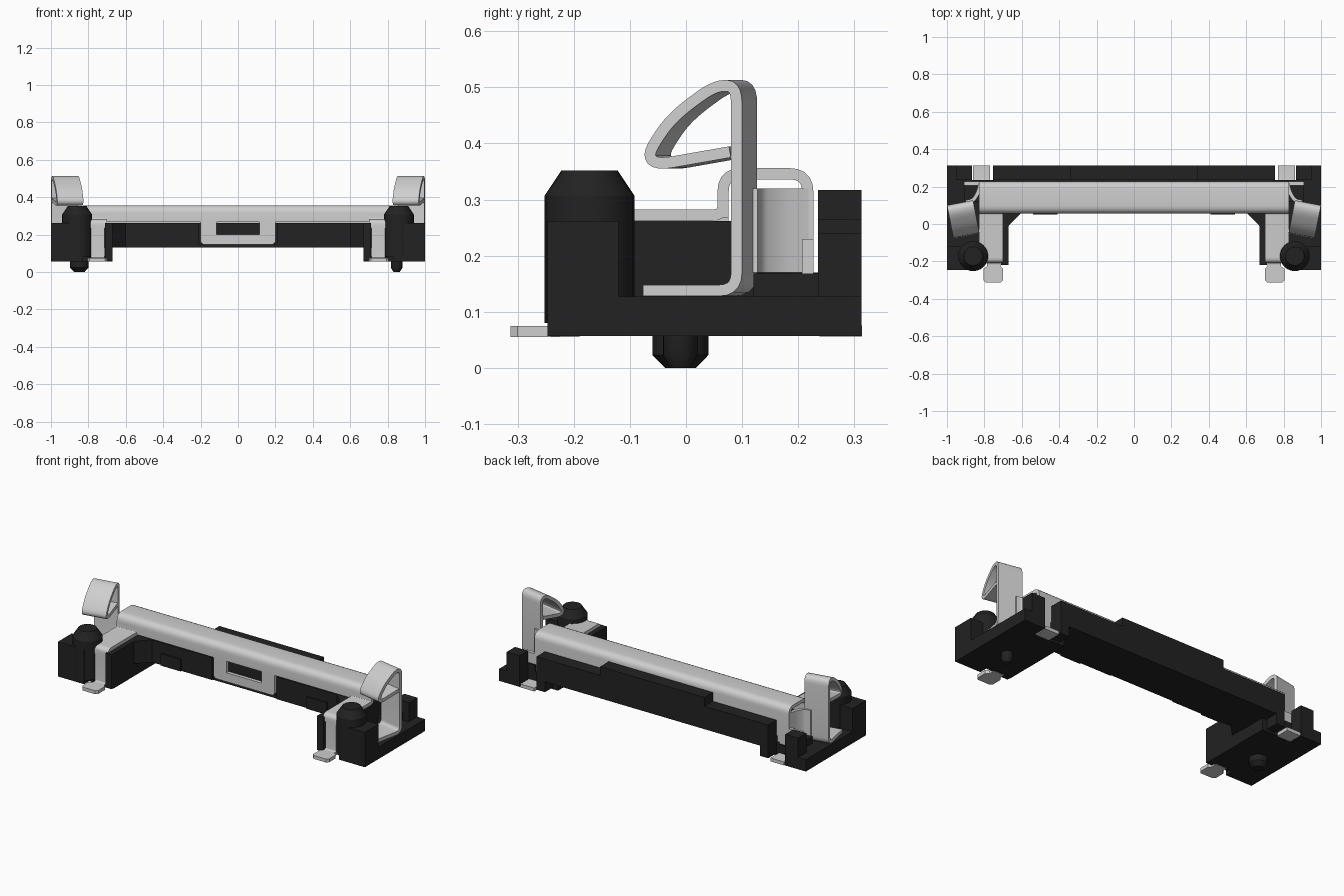
import bpy, bmesh, math
from mathutils import Matrix, Vector

if "Cube" in bpy.data.objects:
    bpy.data.objects.remove(bpy.data.objects["Cube"])


def material(name, v):
    m = bpy.data.materials.new(name)
    m.diffuse_color = (v, v, v, 1)
    m.use_nodes = True
    m.node_tree.nodes["Principled BSDF"].inputs["Base Color"].default_value = m.diffuse_color
    return m


BLACK = material("black plastic", 0.016)
METAL = material("light grey metal", 0.62)


def finish(bm, name, mat, mirror=False):
    bmesh.ops.recalc_face_normals(bm, faces=bm.faces)
    me = bpy.data.meshes.new(name)
    bm.to_mesh(me)
    bm.free()
    ob = bpy.data.objects.new(name, me)
    bpy.context.collection.objects.link(ob)
    me.materials.append(mat)
    if mirror:
        ob.modifiers.new("Mirror", 'MIRROR').use_mirror_merge = False
    bpy.ops.object.select_all(action='DESELECT')
    ob.select_set(True)
    bpy.context.view_layer.objects.active = ob
    bpy.ops.object.shade_smooth_by_angle(angle=math.radians(32))
    return ob


# polygon extruded along an axis; the points use the two other axes in order
def prism(name, pts, axis, a, b, mat, mirror=False, matrix=None):
    bm = bmesh.new()

    def place(p, t):
        c = list(p)
        c.insert("xyz".index(axis), t)
        return bm.verts.new(c)
    lo = [place(p, a) for p in pts]
    hi = [place(p, b) for p in pts]
    bm.faces.new(lo)
    bm.faces.new(hi)
    for i in range(len(pts)):
        j = (i + 1) % len(pts)
        bm.faces.new((lo[i], lo[j], hi[j], hi[i]))
    if matrix:
        bm.transform(matrix)
    return finish(bm, name, mat, mirror)


def box(name, x, y, z, mat, mirror=False):
    pts = [(x[0], y[0]), (x[1], y[0]), (x[1], y[1]), (x[0], y[1])]
    return prism(name, pts, 'z', z[0], z[1], mat, mirror)


# bent sheet outline: rounded centre line given a thickness
def ribbon(pts, r=0.03, t=0.02):
    p = [Vector(q) for q in pts]
    path = [p[0]]
    for a, b, c in zip(p, p[1:], p[2:]):
        ra = min(r, (a - b).length * 0.45)
        rc = min(r, (c - b).length * 0.45)
        s, e = b + (a - b).normalized() * ra, b + (c - b).normalized() * rc
        for k in range(6):
            u = k / 5
            path.append(s * (1 - u) ** 2 + b * 2 * u * (1 - u) + e * u * u)
    path.append(p[-1])
    left, right = [], []
    for i, q in enumerate(path):
        d = (path[min(i + 1, len(path) - 1)] - path[max(i - 1, 0)]).normalized()
        n = Vector((-d.y, d.x)) * t / 2
        left.append(tuple(q + n))
        right.append(tuple(q - n))
    return left + right[::-1]


# turned part from (radius, height) pairs
def lathe(name, profile, x, y, mat, n=24):
    bm = bmesh.new()
    rings = []
    for r, z in profile:
        rings.append([bm.verts.new((x + r * math.cos(2 * math.pi * i / n),
                                    y + r * math.sin(2 * math.pi * i / n), z)) for i in range(n)])
    bm.faces.new(rings[0])
    bm.faces.new(rings[-1])
    for a, b in zip(rings, rings[1:]):
        for i in range(n):
            j = (i + 1) % n
            bm.faces.new((a[i], a[j], b[j], b[i]))
    return finish(bm, name, mat)


# --- black housing: crossbar, back wall with raised middle, end bases ---
box("crossbar", (-0.69, 0.69), (0.076, 0.205), (0.13, 0.262), BLACK)
box("crossbar_floor", (-0.755, 0.755), (0.076, 0.313), (0.13, 0.17), BLACK)
wall = [(-0.755, 0.13), (0.755, 0.13), (0.755, 0.265), (0.34, 0.265),
        (0.34, 0.317), (-0.34, 0.317), (-0.34, 0.265), (-0.755, 0.265)]
prism("back_wall", wall, 'y', 0.235, 0.313, BLACK)
box("back_wall_foot", (0.70, 0.755), (0.235, 0.313), (0.07, 0.14), BLACK, True)
box("front_ledge", (0.21, 0.69), (0.06, 0.08), (0.13, 0.262), BLACK, True)
box("front_ledge_middle", (-0.21, 0.21), (0.066, 0.08), (0.13, 0.15), BLACK)
box("front_rib", (0.41, 0.54), (0.052, 0.065), (0.13, 0.20), BLACK, True)

base = [(0.67, -0.20), (0.83, -0.20), (0.83, -0.247), (1.0, -0.247), (1.0, 0.313),
        (0.865, 0.313), (0.865, 0.235), (0.67, 0.235)]
prism("end_base", base, 'z', 0.057, 0.127, BLACK, True)
box("arm_core", (0.68, 0.825), (-0.188, 0.205), (0.12, 0.262), BLACK, True)
box("arm_inner_wall", (0.67, 0.71), (-0.22, 0.07), (0.06, 0.262), BLACK, True)
prism("gusset", [(0.60, 0.062), (0.68, -0.02), (0.68, 0.062)], 'z', 0.13, 0.262, BLACK, True)
box("front_block", (0.83, 1.0), (-0.247, -0.12), (0.12, 0.262), BLACK, True)
box("corner_block", (0.865, 0.95), (0.235, 0.313), (0.12, 0.24), BLACK, True)
box("inner_step", (0.82, 0.91), (0.12, 0.235), (0.12, 0.168), BLACK, True)

# guide posts and locating pegs (right peg is thinner)
for s, side, r in ((-1, "left", 0.05), (1, "right", 0.031)):
    lathe(side + "_guide_post", [(0.08, 0.08), (0.08, 0.307), (0.05, 0.352)],
          s * 0.86, -0.172, BLACK)
    lathe(side + "_peg", [(r * 0.55, 0), (r, 0.023), (r, 0.07)], s * 0.848, -0.01, BLACK)

# --- metal cover: inverted channel along the crossbar ---
channel = ribbon([(0.066, 0.268), (0.066, 0.346), (0.217, 0.346), (0.217, 0.135)], 0.032)
prism("channel_cover", channel, 'x', -0.83, 0.83, METAL)
# hanging front tab with a window
tab = [(-0.2, 0.275), (-0.2, 0.16), (-0.185, 0.147), (0.185, 0.147), (0.2, 0.16), (0.2, 0.275),
       (0.115, 0.275), (0.115, 0.2), (-0.115, 0.2), (-0.115, 0.275)]
prism("window_tab", tab, 'y', 0.056, 0.076, METAL)

# arm covers, front solder legs and feet
arm = ribbon([(0.066, 0.31), (0.066, 0.272), (-0.198, 0.272), (-0.198, 0.235)], 0.02)
prism("arm_cover", arm, 'x', 0.70, 0.83, METAL, True)
leg = ribbon([(-0.198, 0.245), (-0.198, 0.065), (-0.25, 0.065)], 0.02)
prism("front_leg", leg, 'x', 0.715, 0.785, METAL, True)
foot = [(0.715, -0.19), (0.715, -0.225), (0.70, -0.24), (0.70, -0.30), (0.712, -0.313),
        (0.793, -0.313), (0.805, -0.30), (0.805, -0.24), (0.785, -0.225), (0.785, -0.19)]
prism("front_foot", foot, 'z', 0.055, 0.075, METAL, True)

# back solder legs
back = ribbon([(0.217, 0.16), (0.217, 0.066), (0.314, 0.066)], 0.025)
prism("back_leg", back, 'x', 0.77, 0.86, METAL, True)

# folded wing linking the channel to the latch
wing = ribbon([(0.82, 0.217), (0.91, 0.217)])
prism("back_wing", wing, 'z', 0.13, 0.23, METAL, True)
fold = ribbon([(0.82, 0.217), (0.835, 0.165), (0.86, 0.125), (0.90, 0.118)], 0.02)
prism("latch_link", fold, 'z', 0.17, 0.32, METAL, True)

# spring latches, turned slightly inward
latch = ribbon([(-0.17, 0.138), (0, 0.138), (0, 0.503), (-0.04, 0.503), (-0.10, 0.46),
                (-0.13, 0.43), (-0.162, 0.38), (-0.145, 0.362), (-0.012, 0.385)], 0.032)
turn = Matrix.Translation((0.998, 0.09, 0)) @ Matrix.Rotation(math.radians(-11), 4, 'Z')
prism("spring_latch", latch, 'x', -0.142, 0, METAL, True, turn)
